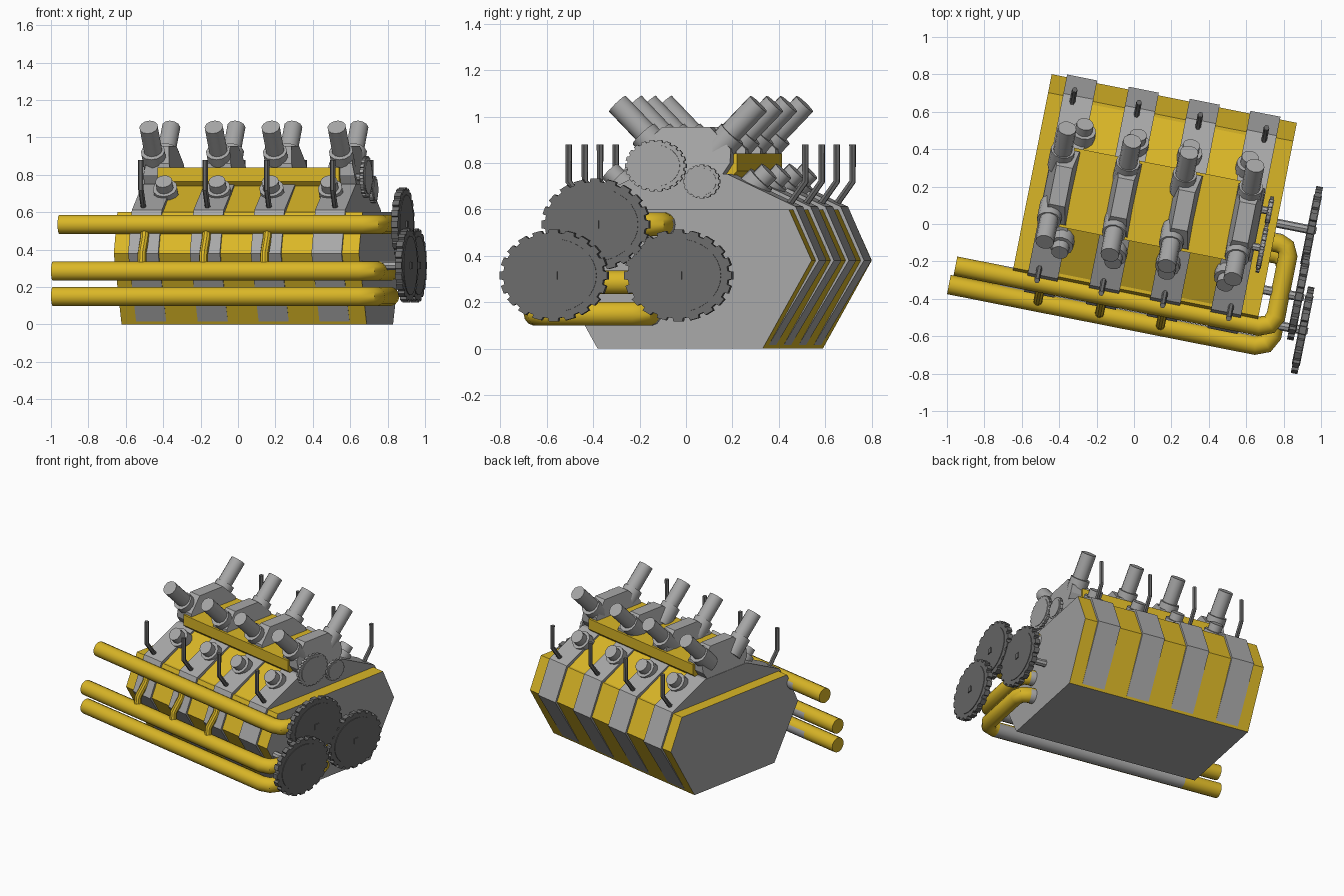
import bpy, bmesh, math
from mathutils import Vector

if "Cube" in bpy.data.objects:
    bpy.data.objects.remove(bpy.data.objects["Cube"])

TURN = math.radians(-11.2)   # the engine stands slightly turned
MID = 0.1225                 # centre line of the block across its width


def material(name, rgb):
    m = bpy.data.materials.new(name)
    m.diffuse_color = (*rgb, 1)
    m.use_nodes = True
    m.node_tree.nodes["Principled BSDF"].inputs["Base Color"].default_value = m.diffuse_color
    return m


YELLOW = material("yellow paint", (0.70, 0.47, 0.02))
GREY = material("light grey metal", (0.39, 0.39, 0.39))
DARK = material("dark grey metal", (0.15, 0.15, 0.15))


def add(name, mesh, *mats):
    for m in mats:
        mesh.materials.append(m)
    ob = bpy.data.objects.new(name, mesh)
    ob.rotation_euler.z = TURN
    bpy.context.collection.objects.link(ob)
    return ob


def prism(name, profile, u0, u1, *mats, taper=None):
    """Extrude a (v, z) profile along the engine's length."""
    bm = bmesh.new()
    rings = [[bm.verts.new((u, v, z)) for v, z in profile] for u in (u0, u1)]
    n = len(profile)
    bm.faces.new(rings[0])
    bm.faces.new(rings[1])
    for i in range(n):
        j = (i + 1) % n
        bm.faces.new((rings[0][i], rings[0][j], rings[1][j], rings[1][i]))
    if taper:
        z0, amount = taper
        c = (u0 + u1) / 2
        for w in bm.verts:
            if w.co.z > z0:
                w.co.x = c + (w.co.x - c) * (1 - amount * (w.co.z - z0))
    bmesh.ops.recalc_face_normals(bm, faces=bm.faces)
    me = bpy.data.meshes.new(name)
    bm.to_mesh(me)
    bm.free()
    return add(name, me, *mats)


def pipe(name, points, r, *mats, res=4):
    """Round bar following a path."""
    cu = bpy.data.curves.new(name, 'CURVE')
    cu.dimensions = '3D'
    cu.bevel_depth, cu.bevel_resolution, cu.use_fill_caps = r, res, True
    sp = cu.splines.new('POLY')
    sp.points.add(len(points) - 1)
    for p, co in zip(sp.points, points):
        p.co = (*co, 1)
    tmp = bpy.data.objects.new("path", cu)
    bpy.context.collection.objects.link(tmp)
    dg = bpy.context.evaluated_depsgraph_get()
    me = bpy.data.meshes.new_from_object(tmp.evaluated_get(dg))
    bpy.data.objects.remove(tmp)
    bm = bmesh.new()
    bm.from_mesh(me)
    bmesh.ops.remove_doubles(bm, verts=bm.verts, dist=1e-5)
    bmesh.ops.recalc_face_normals(bm, faces=bm.faces)
    bm.to_mesh(me)
    bm.free()
    me.materials.clear()
    me.shade_smooth()
    me.set_sharp_from_angle(angle=math.radians(35))
    return add(name, me, *mats)


def mirrored(half):
    """Close a (half width, z) profile on both sides of the centre line."""
    return [(MID + w, z) for w, z in half] + [(MID - w, z) for w, z in reversed(half)]


# Hexagonal block: yellow sides, grey ends and underside
block = prism("engine_block", mirrored([(0.3625, 0), (0.5775, 0.38), (0.4775, 0.6)]),
              -0.587, 0.749, YELLOW, GREY)
for f in block.data.polygons:
    if abs(f.normal.x) > 0.9 or f.normal.z < -0.9:
        f.material_index = 1

# Sloped yellow deck and the raised ridge on it
prism("upper_deck", mirrored([(0.46, 0.6), (0.19, 0.74)]), -0.48, 0.63, YELLOW)
prism("ridge", mirrored([(0.18, 0.73), (0.215, 0.765), (0.215, 0.84)]), -0.42, 0.57, YELLOW)

# Grey bands round the block, each with a hump on top
HEX = mirrored([(0.3625, 0.001), (0.592, 0.38), (0.489, 0.612), (0.19, 0.752)])
HUMP = mirrored([(0.16, 0.74), (0.20, 0.80), (0.20, 0.86), (0.105, 0.955)])
BANDS = [-0.424, -0.088, 0.244, 0.575]
for i, u in enumerate(BANDS):
    prism(f"band_{i}", HEX, u - 0.082, u + 0.082, GREY)
    prism(f"hump_{i}", HUMP, u - 0.08, u + 0.08, GREY, taper=(0.78, 2.6))

# Exhaust stacks, lower plugs and bent rods, front and back of each band
UPPER = [-0.45, -0.095, 0.215, 0.575]
LOWER = [-0.36, -0.07, 0.22, 0.54]
RODS = [-0.45, -0.10, 0.235, 0.595]
for s, side in ((-1, "front"), (1, "back")):
    def pts(u, *path):
        return [(u, MID + s * w, z) for w, z in path]
    for i in range(4):
        a, b, c = UPPER[i], LOWER[i], RODS[i]
        pipe(f"stack_{side}_{i}", pts(a, (0.12, 0.86), (0.31, 1.055)), 0.05, GREY)
        pipe(f"stack_collar_{side}_{i}", pts(a, (0.10, 0.825), (0.195, 0.925)), 0.065, GREY)
        pipe(f"plug_{side}_{i}", pts(b, (0.22, 0.635), (0.315, 0.73)), 0.066, GREY)
        pipe(f"plug_cap_{side}_{i}", pts(b, (0.29, 0.705), (0.35, 0.765)), 0.046, GREY)
        pipe(f"rod_{side}_{i}", pts(c, (0.41, 0.60), (0.455, 0.63), (0.52, 0.72), (0.52, 0.88)),
             0.015, DARK, res=1)

# Three long tubes along the front that bend round into the right end
for name, v, z, left, end in (("top", -0.406, 0.535, -0.893, 0.05),
                              ("middle", -0.51, 0.285, -0.908, -0.01),
                              ("bottom", -0.51, 0.15, -0.908, -0.01)):
    path = [(left, v, z), (-0.64, v, z), (0.76, v, z), (0.815, v + 0.02, z), (0.84, v + 0.07, z),
            (0.84, end - 0.06, z), (0.82, end - 0.015, z), (0.78, end, z), (0.72, end, z)]
    tube = pipe(f"{name}_tube", path, 0.052, YELLOW, GREY, res=5)
    # bare metal on the hidden side that faces the block and the ground
    for f in tube.data.polygons:
        if -0.64 < f.center.x < 0.76 and f.normal.y - f.normal.z > 0.5:
            f.material_index = 1

# Short struts between the top and middle tubes
for i, u in enumerate(BANDS[:3]):
    pipe(f"strut_{i}", [(u, -0.51, 0.285), (u, -0.50, 0.38), (u, -0.43, 0.46), (u, -0.406, 0.535)],
         0.024, YELLOW, res=3)


def gear(name, u, v, z, rv, rz, teeth, thick, mat):
    """Toothed wheel with a raised inner disc."""
    def ring(k, angles):
        return [(v + rv * k * math.cos(t), z + rz * k * math.sin(t)) for t in angles]
    step = 2 * math.pi / teeth
    outline = []
    for i in range(teeth):
        t = i * step
        outline += ring(1, (t - 0.27 * step, t + 0.27 * step))
        outline += ring(0.93, (t + 0.33 * step, t + 0.67 * step))
    prism(name, outline, u - thick / 2, u + thick / 2, mat)
    disc = ring(0.8, [k * math.pi / 16 for k in range(32)])
    prism(name + "_disc", disc, u - thick / 2 - 0.004, u + thick / 2 + 0.004, mat)


# Drive wheels on the right end, with shafts and square hubs
for name, u, v, z in (("upper_gear", 0.94, -0.21, 0.535), ("front_gear", 0.995, -0.382, 0.315),
                      ("back_gear", 0.935, 0.153, 0.315)):
    gear(name, u, v, z, 0.237, 0.198, 20, 0.036, DARK)
    pipe(name + "_shaft", [(0.72, v, z), (u, v, z)], 0.024, GREY, res=2)
    h = 0.018
    prism(name + "_hub", [(v - h, z - h), (v + h, z - h), (v + h, z + h), (v - h, z + h)],
          u, u + 0.028, DARK)
gear("small_gear_large", 0.697, -0.005 + 0.011, 0.788, 0.134, 0.112, 22, 0.02, GREY)
gear("small_gear_small", 0.697, 0.208, 0.72, 0.081, 0.073, 16, 0.02, GREY)
for name, v, z in (("large", 0.006, 0.788), ("small", 0.208, 0.72)):
    pipe(f"small_gear_shaft_{name}", [(0.6, v, z), (0.70, v, z)], 0.02, GREY, res=2)
